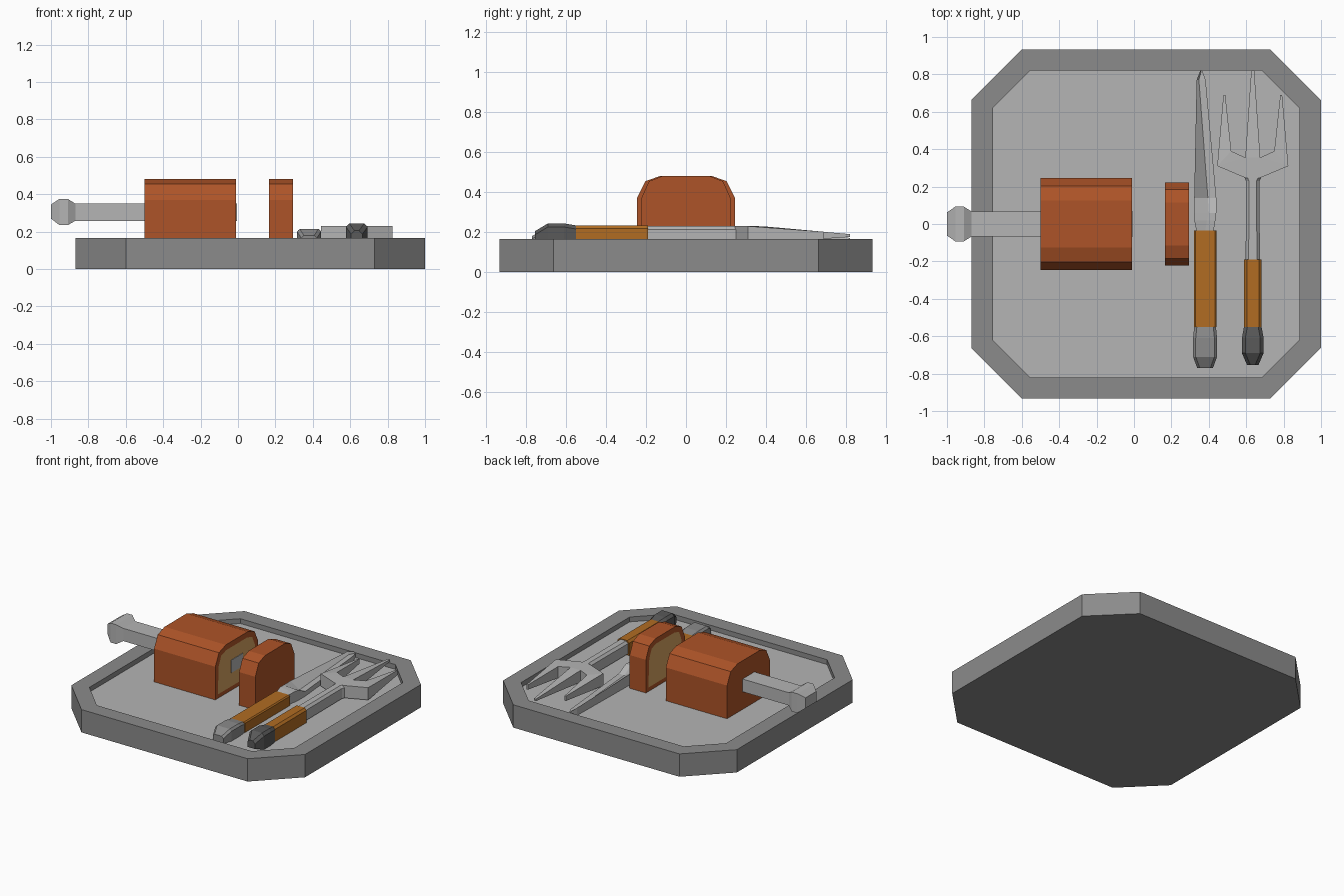
import bpy, bmesh

cube = bpy.data.objects.get("Cube")
if cube:
    bpy.data.objects.remove(cube, do_unlink=True)


def material(name, r, g, b):
    m = bpy.data.materials.new(name)
    m.use_nodes = True
    m.diffuse_color = (r, g, b, 1)
    m.node_tree.nodes["Principled BSDF"].inputs["Base Color"].default_value = (r, g, b, 1)
    return m


GREY = material("tray grey", .26, .26, .26)
LIGHT = material("light grey", .46, .46, .46)
DARK = material("dark grip", .10, .10, .10)
CRUST = material("roast brown", .42, .088, .021)
FLESH = material("meat tan", .68, .37, .12)
GOLD = material("handle gold", .44, .15, .016)


def finish(bm, name, mats):
    bmesh.ops.recalc_face_normals(bm, faces=bm.faces)
    mesh = bpy.data.meshes.new(name)
    bm.to_mesh(mesh)
    bm.free()
    for m in mats:
        mesh.materials.append(m)
    obj = bpy.data.objects.new(name, mesh)
    bpy.context.collection.objects.link(obj)
    return obj


def loft(rings):
    """Skin a list of equal-length rings and cap both ends; caps are returned."""
    bm = bmesh.new()
    rows = [[bm.verts.new(p) for p in ring] for ring in rings]
    n = len(rows[0])
    for a, b in zip(rows, rows[1:]):
        for i in range(n):
            j = (i + 1) % n
            bm.faces.new((a[i], a[j], b[j], b[i]))
    first = bm.faces.new(rows[0])
    last = bm.faces.new(rows[-1])
    return bm, first, last


def bar(name, x, sections, mat, chamfer):
    """Chamfer-topped bar along y; each section is (y, half width, bottom, top)."""
    rings = []
    for y, h, z0, z1 in sections:
        c = chamfer
        half = [(h, z0), (h, z1 - c), (h - c, z1)]
        pts = half + [(-px, pz) for px, pz in reversed(half)]
        rings.append([(x + px, y, pz) for px, pz in pts])
    finish(loft(rings)[0], name, [mat])


# Tray with raised rim
FLOOR, RIM = .13, .165


def octagon(hx, hy, cut, z):
    pts = [(hx, hy - cut), (hx - cut, hy), (cut - hx, hy), (-hx, hy - cut),
           (-hx, cut - hy), (cut - hx, -hy), (hx - cut, -hy), (hx, cut - hy)]
    return [(.065 + x, y, z) for x, y in pts]


outer, inner = (.935, .932, .27), (.82, .82, .2)
bm, base, floor = loft([octagon(*outer, 0), octagon(*outer, RIM),
                        octagon(*inner, RIM), octagon(*inner, FLOOR)])
floor.material_index = 1
finish(bm, "tray", [GREY, LIGHT])


# Roast and its cut slice
def meat(name, x0, x1, width, cut_first):
    half = [(.245, FLOOR), (.245, .37), (.203, .455), (.125, .482)]
    prof = half + [(-y, z) for y, z in reversed(half)]
    bm, first, last = loft([[(x, y * width, z) for y, z in prof] for x in (x0, x1)])
    bmesh.ops.recalc_face_normals(bm, faces=bm.faces)
    cut = first if cut_first else last
    bmesh.ops.inset_individual(bm, faces=[cut], thickness=.04)
    cut.material_index = 1
    finish(bm, name, [CRUST, FLESH])


meat("roast", -.5, -.01, 1, False)
meat("roast_slice", .165, .295, .91, True)


# Bone handle and the bone core on the cut face
def block(name, sections, mat):
    rings = [[(x, h, z0), (x, h, z1), (x, -h, z1), (x, -h, z0)]
             for x, h, z0, z1 in sections]
    finish(loft(rings)[0], name, [mat])


block("bone", [(-1, .062, .27, .345), (-.955, .093, .235, .375), (-.91, .093, .235, .375),
               (-.87, .068, .258, .35), (-.49, .068, .258, .35)], LIGHT)
block("bone_core", [(-.012, .068, .258, .35), (-.006, .068, .258, .35)], LIGHT)

# Fork handle, pommel and neck
FX = .635
bar("fork_pommel", FX, [(-.755, .03, .15, .205), (-.69, .058, FLOOR, .244),
                        (-.61, .058, FLOOR, .244), (-.55, .047, FLOOR, .234)], DARK, .018)
bar("fork_handle", FX, [(-.55, .047, FLOOR, .234), (-.19, .047, FLOOR, .234)], GOLD, .015)
bar("fork_neck", FX, [(-.19, .038, .14, .23), (.23, .036, .14, .23), (.26, .05, .14, .23)],
    LIGHT, .016)

# Fork head with three tines, mirrored about its axis
side = [(.036, .245), (.19, .31), (.157, .69), (.147, .69), (.115, .39), (.04, .355), (.008, .82)]
outline = [(FX + x, y) for x, y in side] + [(FX - x, y) for x, y in reversed(side)]


def head_top(y):
    return .23 - max(0, y - .38) * .09


def head_bottom(y):
    return .14 + max(0, y - .3) * .07


bm, low, high = loft([[(x, y, f(y)) for x, y in outline] for f in (head_bottom, head_top)])
bmesh.ops.triangulate(bm, faces=[low, high])
finish(bm, "fork_head", [LIGHT])

# Knife handle and pommel
KX = .38
bar("knife_pommel", KX, [(-.77, .042, FLOOR, .18), (-.71, .064, FLOOR, .215),
                         (-.61, .064, FLOOR, .215), (-.55, .058, FLOOR, .205)], GREY, .014)
bar("knife_handle", KX, [(-.55, .06, FLOOR, .205), (-.035, .06, FLOOR, .205)], GOLD, .008)

# Knife blade: thick spine on one side, sloping down to the cutting edge
blade = [(-.04, .335, .38, .425, .2, .2), (.02, .322, .39, .435, .21, .205),
         (.06, .322, .40, .44, .21, .205), (.14, .322, .395, .44, .21, .165),
         (.77, .335, .347, .383, .185, .165), (.82, .355, .36, .365, .17, .16)]
rings = [[(xl, y, FLOOR), (xl, y, zs), (xm, y, ze), (xr, y, ze), (xr, y, FLOOR)]
         for y, xl, xm, xr, zs, ze in blade]
finish(loft(rings)[0], "knife_blade", [LIGHT])
